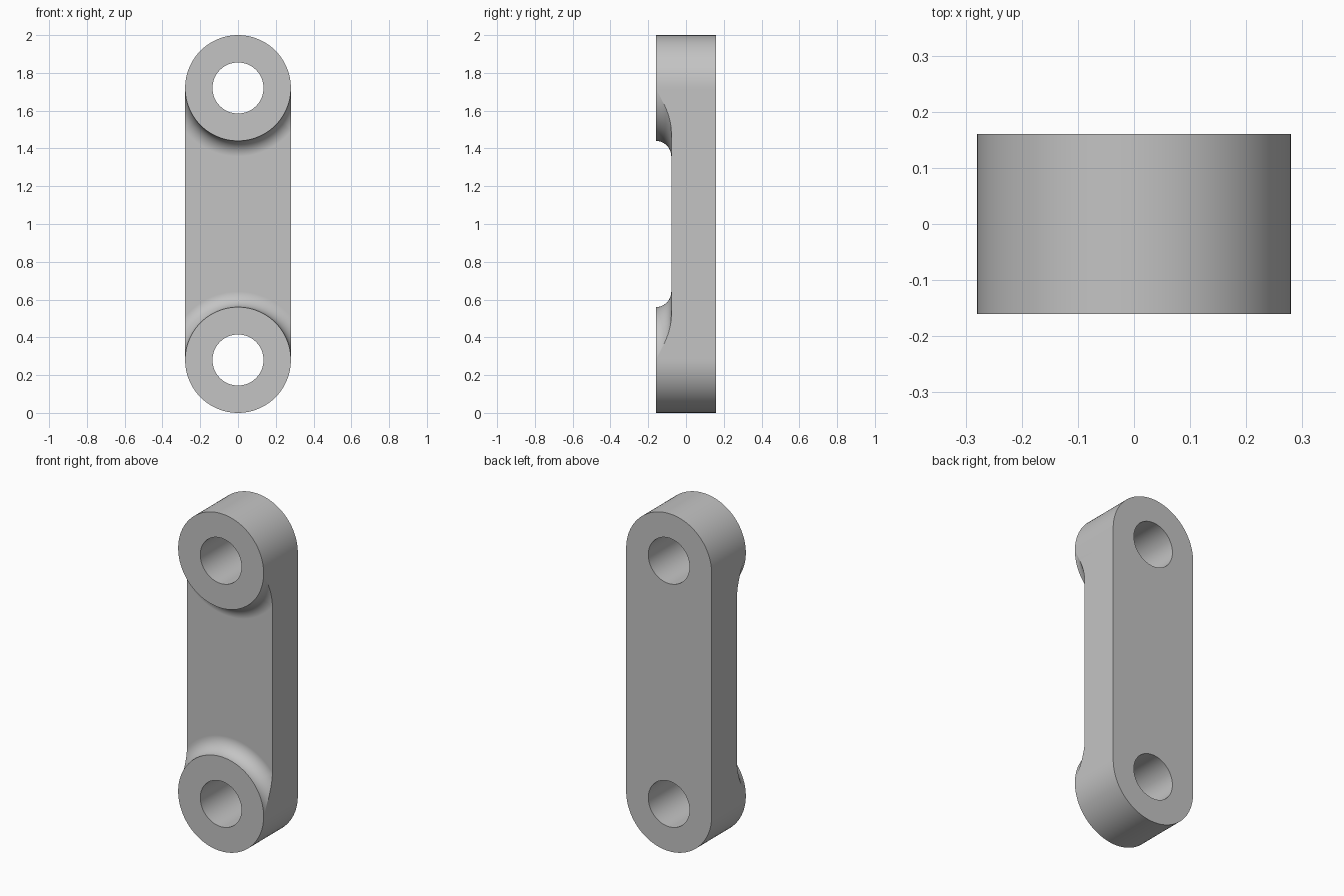
import bpy, bmesh
from math import sin, cos, acos, pi

cube = bpy.data.objects.get("Cube")
if cube:
    bpy.data.objects.remove(cube)

R, BORE = 0.28, 0.135      # outer and hole radius of each eye
D, F = 0.16, 0.082         # half depth, fillet radius
EYE = R - 1                # eye centre below the middle of the link
STEPS = 12                 # segments across the fillet
CLIP = acos(R / (R + F))   # angle where the fillet starts to run off the side


def spread(a, b, n):
    return [a + (b - a) * i / n for i in range(n)]


angles = (spread(0, CLIP, 16) + spread(CLIP, pi - CLIP, 32)
          + spread(pi - CLIP, pi, 16) + spread(pi, 2 * pi, 64))
bm = bmesh.new()


def column(a):
    """Section through the eye: hole, front face, fillet, back face."""
    inner = sin(a) > 1e-6
    reach = R / max(abs(cos(a)), R / (R + F)) if inner else R
    sweep = acos(max(-1, min(1, (R + F - reach) / F)))
    path = [(BORE, D), (BORE, -D)]
    for i in range(STEPS + 1):
        p = sweep * i / STEPS
        path.append((R + F - F * cos(p), F * sin(p) - D))
    path.append((reach, D))
    return [bm.verts.new((r * cos(a), y, EYE + r * sin(a))) for r, y in path]


# Lower eye, with flat strips running up to the middle of the link
cols = [column(a) for a in angles]
mids = {}
for i, a in enumerate(angles):
    if CLIP - 1e-6 < a < pi - CLIP + 1e-6:
        mids[i] = [bm.verts.new((v.co.x, v.co.y, 0)) for v in cols[i][-2:]]
for i, col in enumerate(cols):
    j = (i + 1) % len(cols)
    nxt = cols[j]
    across = i in mids and j in mids
    for k in range(len(col)):
        if across and k == len(col) - 2:
            continue  # no wall inside the shank
        m = (k + 1) % len(col)
        bm.faces.new((col[k], col[m], nxt[m], nxt[k]))
    if across:
        for k in (0, 1):
            bm.faces.new((col[k - 2], nxt[k - 2], mids[j][k], mids[i][k]))

# Side walls of the shank
for i in (min(mids), max(mids)):
    bm.faces.new((cols[i][-2], cols[i][-1], mids[i][1], mids[i][0]))

bmesh.ops.remove_doubles(bm, verts=bm.verts, dist=1e-5)

# Mirror the lower half to make the upper eye
half = bm.verts[:] + bm.edges[:] + bm.faces[:]
bmesh.ops.mirror(bm, geom=half, axis='Z', merge_dist=1e-5)
bmesh.ops.remove_doubles(bm, verts=bm.verts, dist=1e-5)
bmesh.ops.recalc_face_normals(bm, faces=bm.faces)

mesh = bpy.data.meshes.new("link_arm")
bm.to_mesh(mesh)
bm.free()
link = bpy.data.objects.new("link_arm", mesh)
link.location.z = 1
bpy.context.collection.objects.link(link)

# Plain grey metal
grey = bpy.data.materials.new("light grey")
grey.use_nodes = True
grey.diffuse_color = (0.55, 0.55, 0.55, 1)
grey.node_tree.nodes["Principled BSDF"].inputs["Base Color"].default_value = grey.diffuse_color
mesh.materials.append(grey)

bpy.ops.object.select_all(action='DESELECT')
link.select_set(True)
bpy.context.view_layer.objects.active = link
bpy.ops.object.shade_smooth_by_angle()
weighted = link.modifiers.new("flat_face_normals", 'WEIGHTED_NORMAL')
weighted.keep_sharp = True
